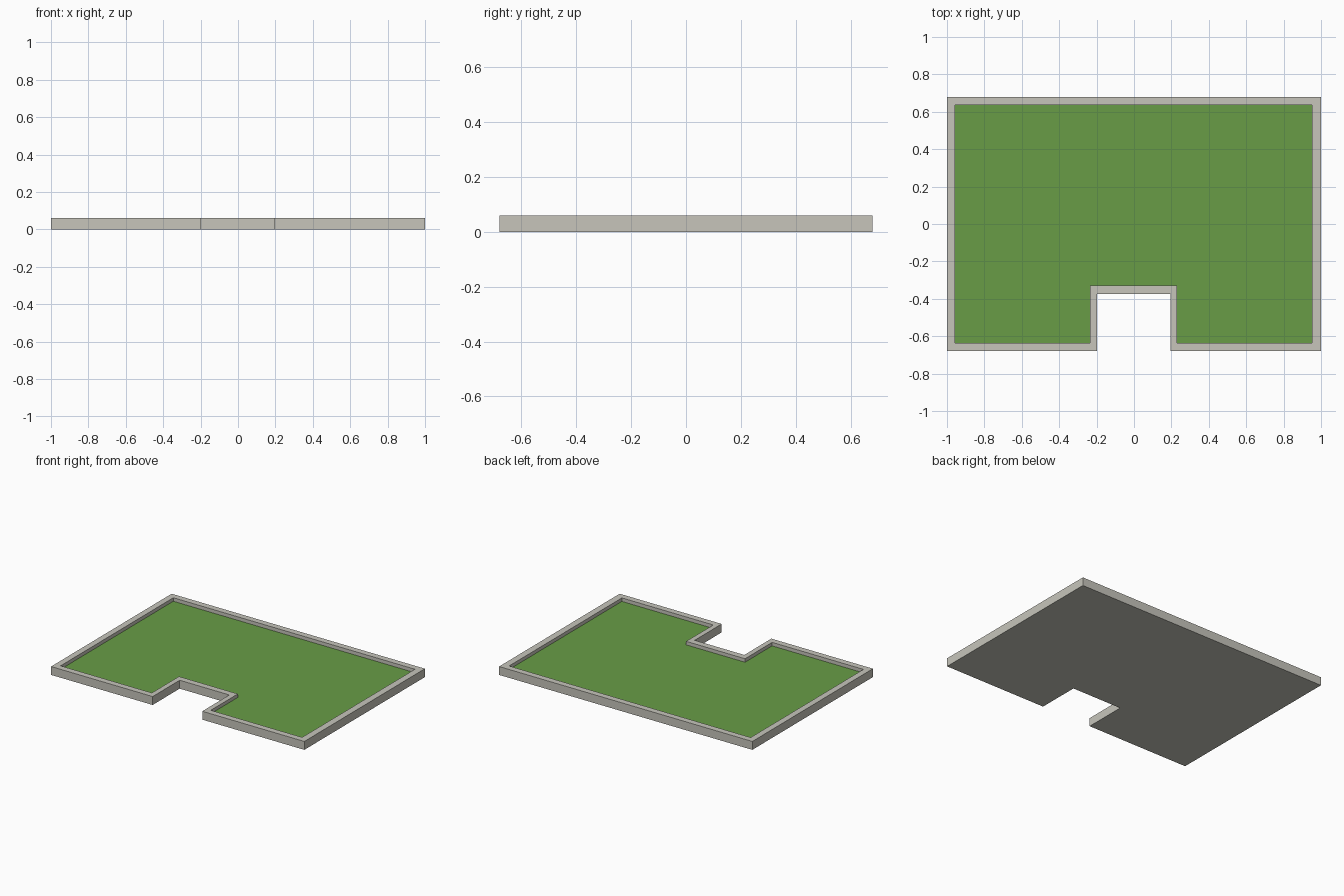
import bpy
import bmesh

if "Cube" in bpy.data.objects:
    bpy.data.objects.remove(bpy.data.objects["Cube"])

HEIGHT, LAWN_Z = 0.06, 0.035


def material(name, color):
    m = bpy.data.materials.new(name)
    m.diffuse_color = (*color, 1)
    m.use_nodes = True
    m.node_tree.nodes["Principled BSDF"].inputs["Base Color"].default_value = m.diffuse_color
    return m


def outline(x0, x1, y0, y1, n0, n1, ny):
    """Rectangle with a notch in its front edge, counter-clockwise."""
    return [(x0, y0), (n0, y0), (n0, ny), (n1, ny),
            (n1, y0), (x1, y0), (x1, y1), (x0, y1)]


def make_object(name, bm, mat):
    mesh = bpy.data.meshes.new(name)
    bm.to_mesh(mesh)
    bm.free()
    mesh.materials.append(mat)
    obj = bpy.data.objects.new(name, mesh)
    bpy.context.collection.objects.link(obj)


stone = material("pale stone", (0.57, 0.56, 0.50))
grass = material("grass green", (0.138, 0.335, 0.062))

outer = outline(-1, 1, -0.68, 0.68, -0.198, 0.194, -0.375)
inner = outline(-0.956, 0.952, -0.636, 0.636, -0.235, 0.23, -0.33)

# Stone kerb: underside, outer walls, flat rim and inner walls
bm = bmesh.new()
rings = [[bm.verts.new((x, y, z)) for x, y in pts]
         for pts, z in ((outer, 0), (outer, HEIGHT), (inner, HEIGHT), (inner, LAWN_Z))]
bm.faces.new(rings[0][::-1])
for low, high in zip(rings, rings[1:]):
    for i in range(len(low)):
        j = (i + 1) % len(low)
        bm.faces.new((low[i], low[j], high[j], high[i]))
make_object("stone_kerb", bm, stone)

# Sunken lawn filling the kerb
bm = bmesh.new()
bm.faces.new([bm.verts.new((x, y, LAWN_Z)) for x, y in inner])
make_object("lawn", bm, grass)
